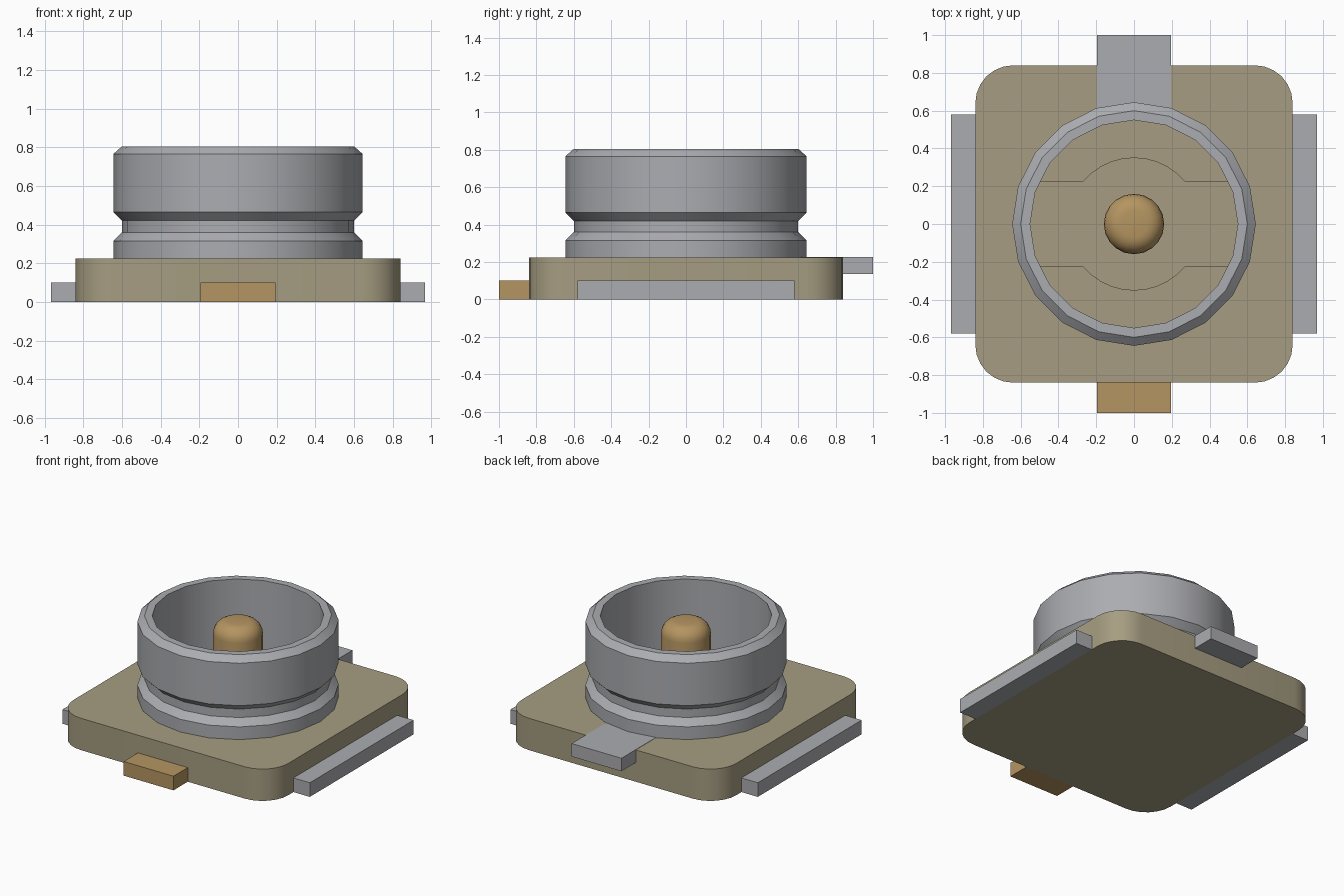
import bpy, bmesh, math

if "Cube" in bpy.data.objects:
    bpy.data.objects.remove(bpy.data.objects["Cube"])


def material(name, rgb):
    m = bpy.data.materials.new(name)
    m.diffuse_color = (*rgb, 1)
    m.use_nodes = True
    m.node_tree.nodes["Principled BSDF"].inputs["Base Color"].default_value = m.diffuse_color
    return m


khaki = material("khaki plastic", (0.38, 0.335, 0.22))
metal = material("grey metal", (0.41, 0.415, 0.44))
gold = material("gold metal", (0.46, 0.30, 0.12))


def finish(name, bm, mat, smooth=True):
    bmesh.ops.recalc_face_normals(bm, faces=bm.faces)
    me = bpy.data.meshes.new(name)
    bm.to_mesh(me)
    bm.free()
    ob = bpy.data.objects.new(name, me)
    bpy.context.collection.objects.link(ob)
    me.materials.append(mat)
    bpy.ops.object.select_all(action='DESELECT')
    ob.select_set(True)
    bpy.context.view_layer.objects.active = ob
    if smooth:
        bpy.ops.object.shade_smooth_by_angle(angle=math.radians(30))
    return ob


def prism(name, outline, z0, z1, mat, smooth=True):
    bm = bmesh.new()
    f = bm.faces.new([bm.verts.new((x, y, z0)) for x, y in outline])
    ext = bmesh.ops.extrude_face_region(bm, geom=[f])["geom"]
    for v in ext:
        if isinstance(v, bmesh.types.BMVert):
            v.co.z = z1
    return finish(name, bm, mat, smooth)


def box(name, x0, x1, y0, y1, z0, z1, mat):
    return prism(name, [(x0, y0), (x1, y0), (x1, y1), (x0, y1)], z0, z1, mat, False)


def lathe(name, profile, n, mat, closed):
    bm = bmesh.new()
    rings = [[bm.verts.new((r * math.cos(2 * math.pi * i / n),
                            r * math.sin(2 * math.pi * i / n), z))
              for i in range(n)] for r, z in profile]
    pairs = list(zip(rings, rings[1:]))
    if closed:
        pairs.append((rings[-1], rings[0]))
    else:
        bm.faces.new(rings[0])
        bm.faces.new(rings[-1])
    for a, b in pairs:
        for i in range(n):
            j = (i + 1) % n
            bm.faces.new((a[i], a[j], b[j], b[i]))
    return finish(name, bm, mat)


# Rounded square base
H, R, TOP, DEPTH = 0.84, 0.2, 0.225, 0.02
outline = []
for k, (sx, sy) in enumerate([(1, 1), (-1, 1), (-1, -1), (1, -1)]):
    for i in range(7):
        a = math.pi / 2 * (k + i / 6)
        outline.append((sx * (H - R) + R * math.cos(a), sy * (H - R) + R * math.sin(a)))
base = prism("base", outline, 0, TOP, khaki, False)

# Shallow channel with a round middle in the socket floor
r, half = 0.35, 0.225
a0 = math.asin(half / r)
arc = [a0 + (math.pi - 2 * a0) * i / 10 for i in range(11)]
upper = [(0.58, half)] + [(r * math.cos(a), r * math.sin(a)) for a in arc] + [(-0.58, half)]
shape = upper + [(-x, -y) for x, y in upper]
cutter = prism("channel_cutter", shape, TOP - DEPTH, TOP + 0.1, khaki, False)
cutter.hide_render = True
cut = base.modifiers.new("channel", 'BOOLEAN')
cut.operation = 'DIFFERENCE'
cut.solver = 'EXACT'
cut.object = cutter
bpy.ops.object.select_all(action='DESELECT')
base.select_set(True)
bpy.context.view_layer.objects.active = base
bpy.ops.object.modifier_apply(modifier=cut.name)
bpy.data.objects.remove(cutter)
bpy.ops.object.shade_smooth_by_angle(angle=math.radians(30))

# Grooved outer ring
lathe("outer_ring", [(0.645, 0.2), (0.645, 0.315), (0.6, 0.36), (0.6, 0.42),
                     (0.645, 0.465), (0.645, 0.765), (0.6, 0.805),
                     (0.55, 0.805), (0.55, 0.2)], 20, metal, True)

# Round-topped centre pin
pin = [(0.16, 0.19)] + [(0.07 + 0.09 * math.cos(math.pi / 2 * i / 5),
                        0.68 + 0.09 * math.sin(math.pi / 2 * i / 5)) for i in range(6)]
lathe("centre_pin", pin, 20, gold, False)

# Solder tabs
for side, s in (("left", -1), ("right", 1)):
    box(side + "_tab", *sorted((s * H, s * 0.968)), -0.58, 0.58, 0, 0.1, metal)
box("front_tab", -0.195, 0.195, -1, -H, 0, 0.1, gold)
box("back_tab", -0.195, 0.195, 0.6, 1, 0.135, TOP + 0.002, metal)
